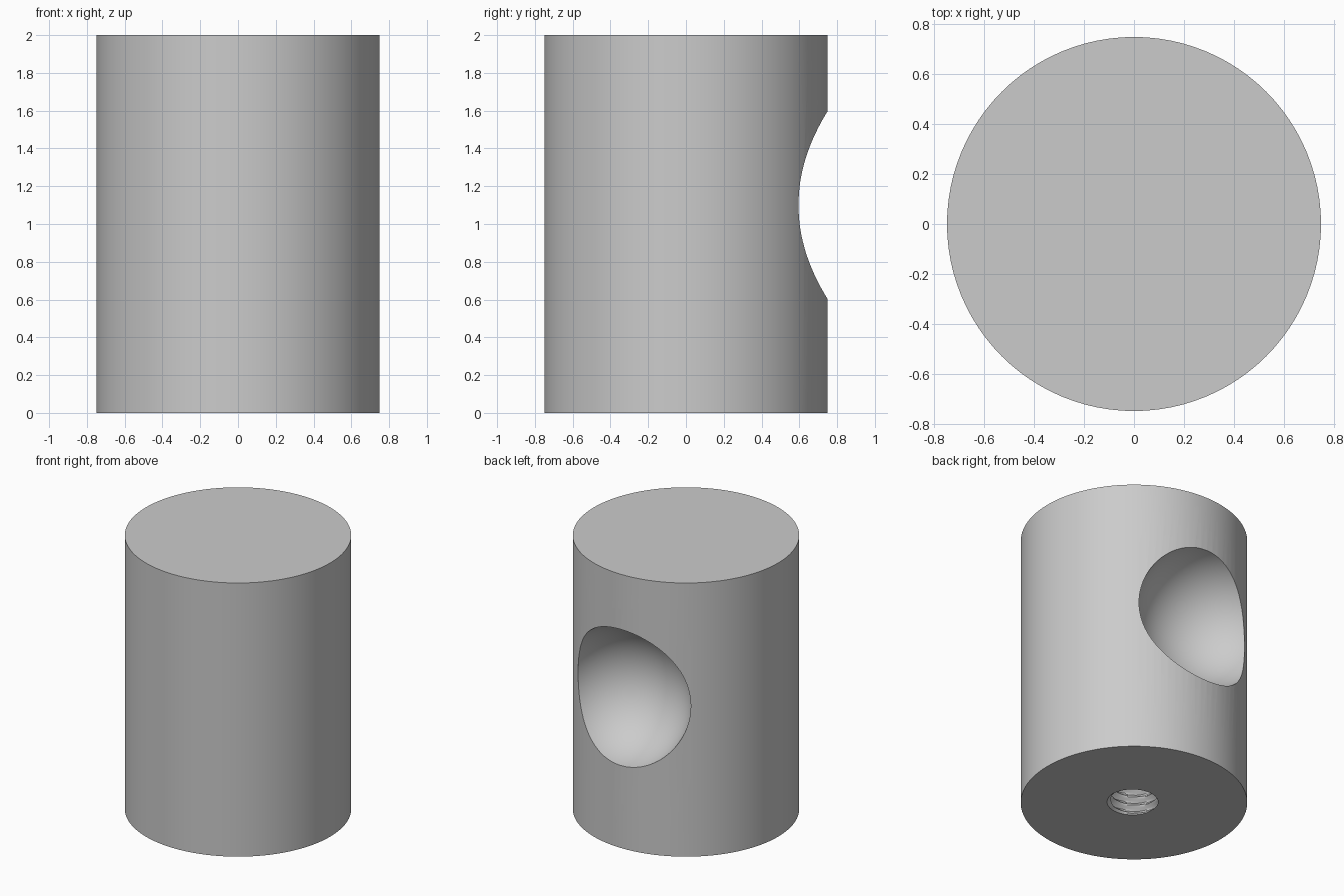
import bpy
import bmesh
import math

if "Cube" in bpy.data.objects:
    bpy.data.objects.remove(bpy.data.objects["Cube"], do_unlink=True)

RADIUS, HEIGHT = 0.75, 2.0
HOLE_DEPTH, PITCH = 0.5, 0.0625
HOLE_MINOR, HOLE_MAJOR = 0.152, 0.186

# Single plain grey
grey = bpy.data.materials.new("plain_grey")
grey.use_nodes = True
colour = (0.6, 0.6, 0.6, 1)
grey.diffuse_color = colour
grey.node_tree.nodes["Principled BSDF"].inputs["Base Color"].default_value = colour


def threaded_cutter():
    """Closed screw-shaped solid whose radius follows a helical V profile."""
    sides, per_turn = 40, 8
    start = -PITCH
    rows = round((HOLE_DEPTH - start) / PITCH * per_turn)
    bm = bmesh.new()
    rings = []
    for i in range(rows + 1):
        z = start + i * PITCH / per_turn
        ring = []
        for j in range(sides):
            phase = (z / PITCH - j / sides) % 1
            wave = abs(2 * phase - 1)
            r = HOLE_MINOR + (HOLE_MAJOR - HOLE_MINOR) * wave
            a = math.tau * j / sides
            ring.append(bm.verts.new((r * math.cos(a), r * math.sin(a), z)))
        rings.append(ring)
    for low, high in zip(rings, rings[1:]):
        for j in range(sides):
            k = (j + 1) % sides
            bm.faces.new((low[j], low[k], high[k], high[j]))
    bm.faces.new(list(reversed(rings[0])))
    bm.faces.new(rings[-1])
    mesh = bpy.data.meshes.new("thread_cutter")
    bm.to_mesh(mesh)
    bm.free()
    cutter = bpy.data.objects.new("thread_cutter", mesh)
    bpy.context.collection.objects.link(cutter)
    return cutter


def cut(target, cutter):
    """Subtract the cutter from the target and discard it."""
    cutter.hide_render = True
    mod = target.modifiers.new("cut", "BOOLEAN")
    mod.operation = "DIFFERENCE"
    mod.solver = "EXACT"
    mod.object = cutter
    bpy.ops.object.select_all(action="DESELECT")
    bpy.context.view_layer.objects.active = target
    target.select_set(True)
    bpy.ops.object.modifier_apply(modifier=mod.name)
    bpy.data.objects.remove(cutter, do_unlink=True)


# Solid cylindrical body
bpy.ops.mesh.primitive_cylinder_add(vertices=96, radius=RADIUS, depth=HEIGHT,
                                    location=(0, 0, HEIGHT / 2))
body = bpy.context.object
body.name = "cylinder_body"
body.data.materials.append(grey)

# Round scoop in the back
bpy.ops.mesh.primitive_uv_sphere_add(segments=96, ring_count=48, radius=0.5,
                                     location=(0, 0.8, 1.1))
scoop = bpy.context.object
scoop.name = "scoop_cutter"
scoop.data.materials.append(grey)
cut(body, scoop)

# Threaded mounting hole in the base
thread = threaded_cutter()
thread.data.materials.append(grey)
cut(body, thread)

bpy.ops.object.shade_smooth_by_angle(angle=math.radians(30))
